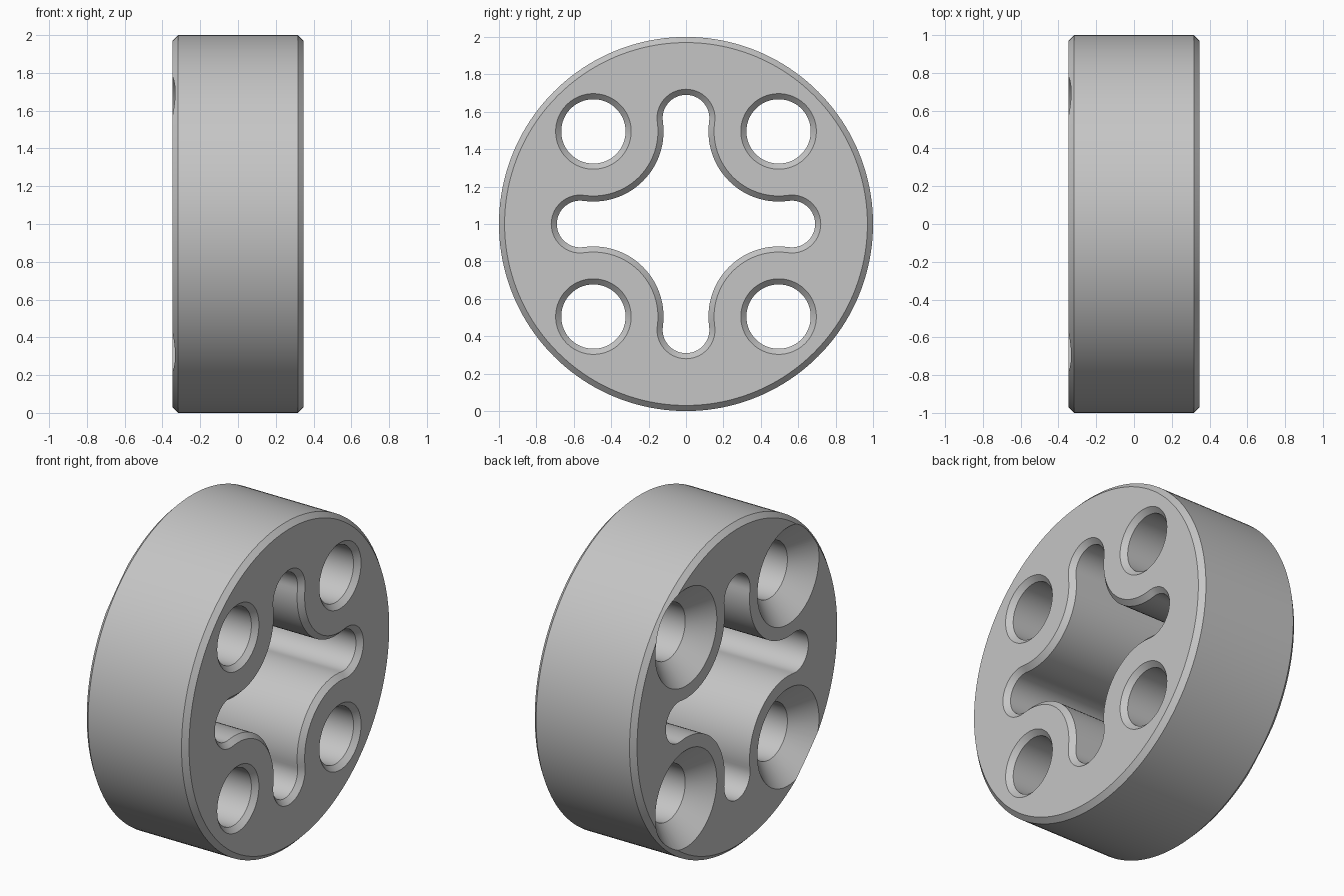
import bpy, bmesh
from math import sin, cos, pi, atan2, sqrt

cube = bpy.data.objects.get("Cube")
if cube:
    bpy.data.objects.remove(cube, do_unlink=True)

HALF = 0.347      # half thickness along x
CHAMFER = 0.03
HOLE_AT = 0.495   # hole centre offset in y and z
HOLE_R = 0.172
SINK_R = 0.298    # countersink radius at the face
LOBE_R = 0.375    # wall around each hole
TIP_R = 0.125     # rounded end of each slot
TIP_AT = HOLE_AT - sqrt((LOBE_R + TIP_R) ** 2 - HOLE_AT ** 2)
TIP_AT = HOLE_AT + (HOLE_AT - TIP_AT)


def circle(radius, cy=0, cz=0, steps=96):
    return [(cy + radius * cos(2 * pi * i / steps), cz + radius * sin(2 * pi * i / steps))
            for i in range(steps)]


def arc(cy, cz, radius, start, end, steps):
    angles = [start + (end - start) * i / steps for i in range(steps)]
    return [(cy + radius * cos(a), cz + radius * sin(a)) for a in angles]


def cross_outline(grow):
    """Four rounded slots joined by tangent arcs around the holes."""
    lean = atan2(HOLE_AT, HOLE_AT - TIP_AT)
    quarter = arc(TIP_AT, 0, TIP_R + grow, -lean, lean, 28)
    quarter += arc(HOLE_AT, HOLE_AT, LOBE_R - grow, lean + pi, 1.5 * pi - lean, 28)
    points = []
    for _ in range(4):
        points += quarter
        quarter = [(-z, y) for y, z in quarter]
    return points


def loft(bm, sections):
    """Closed solid through matching outlines, each placed at its x."""
    rings = [[bm.verts.new((x, y, z + 1)) for y, z in outline] for x, outline in sections]
    for a, b in zip(rings, rings[1:]):
        for i in range(len(a)):
            j = (i + 1) % len(a)
            bm.faces.new((a[i], a[j], b[j], b[i]))
    bm.faces.new(rings[0][::-1])
    bm.faces.new(rings[-1])


def finish(bm, name):
    bmesh.ops.recalc_face_normals(bm, faces=bm.faces)
    mesh = bpy.data.meshes.new(name)
    bm.to_mesh(mesh)
    bm.free()
    obj = bpy.data.objects.new(name, mesh)
    bpy.context.collection.objects.link(obj)
    return obj


# Chamfered disc
bm = bmesh.new()
loft(bm, [(x, circle(r, steps=160)) for x, r in (
    (-HALF, 1 - CHAMFER), (CHAMFER - HALF, 1), (HALF - CHAMFER, 1), (HALF, 1 - CHAMFER))])
disc = finish(bm, "slotted_disc")

# Cutters: cross opening and four countersunk holes
OVER = 0.01
bm = bmesh.new()
loft(bm, [(x, cross_outline(grow)) for x, grow in (
    (-HALF - OVER, 0), (HALF - CHAMFER, 0), (HALF + OVER, CHAMFER + OVER))])
for sy in (-1, 1):
    for sz in (-1, 1):
        loft(bm, [(x, circle(r, sy * HOLE_AT, sz * HOLE_AT)) for x, r in (
            (-HALF - OVER, SINK_R + OVER), (SINK_R - HOLE_R - HALF, HOLE_R),
            (HALF - CHAMFER, HOLE_R), (HALF + OVER, HOLE_R + CHAMFER + OVER))])
cutter = finish(bm, "opening_cutter")
cutter.hide_render = True

# Metal colour
metal = bpy.data.materials.new("light_grey_metal")
metal.use_nodes = True
colour = (0.56, 0.56, 0.56, 1)
metal.diffuse_color = colour
metal.node_tree.nodes["Principled BSDF"].inputs["Base Color"].default_value = colour
disc.data.materials.append(metal)

# Cut the openings and shade
cut = disc.modifiers.new("openings", "BOOLEAN")
cut.operation = "DIFFERENCE"
cut.solver = "EXACT"
cut.object = cutter
bpy.ops.object.select_all(action="DESELECT")
disc.select_set(True)
bpy.context.view_layer.objects.active = disc
bpy.ops.object.modifier_apply(modifier=cut.name)
bpy.data.objects.remove(cutter, do_unlink=True)
bpy.ops.object.shade_smooth_by_angle(angle=pi / 6)
